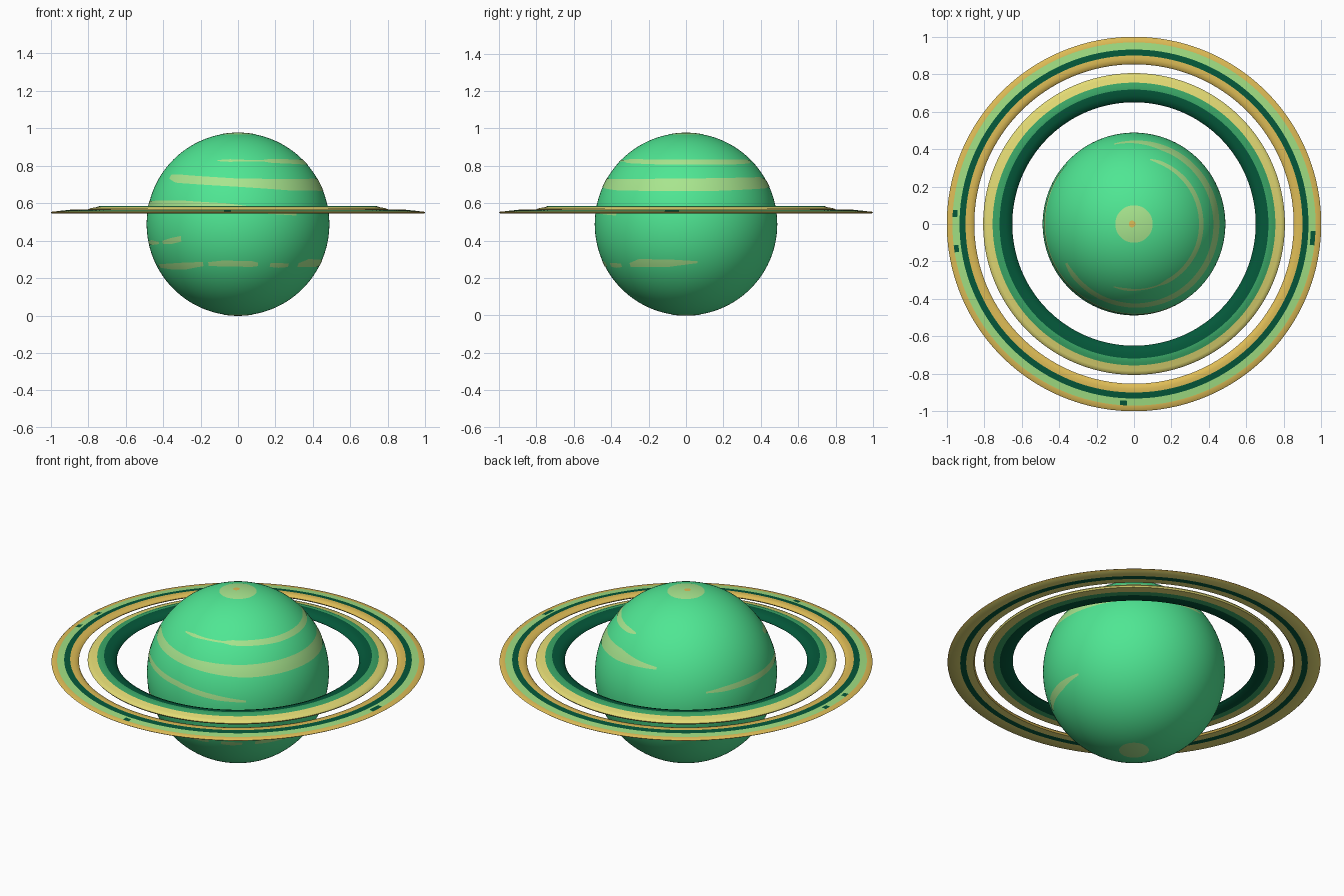
import bpy, bmesh, math

if "Cube" in bpy.data.objects:
    bpy.data.objects.remove(bpy.data.objects["Cube"])

R, CZ = 0.488, 0.488          # planet radius and centre height
SEGS = 160


def material(name, rgb):
    lin = [((c / 255 + 0.055) / 1.055) ** 2.4 if c > 10 else c / 255 / 12.92 for c in rgb]
    m = bpy.data.materials.new(name)
    m.diffuse_color = (*lin, 1)
    m.use_nodes = True
    m.node_tree.nodes["Principled BSDF"].inputs["Base Color"].default_value = m.diffuse_color
    return m


GREEN = material("planet green", (79, 230, 147))
PALE = material("pale cloud green", (168, 229, 142))
GOLD = material("ring gold", (222, 188, 86))
YELLOW = material("ring yellow", (227, 218, 116))
LIGHT = material("ring light green", (160, 222, 130))
MID = material("ring mid green", (58, 166, 102))
DARK = material("ring dark green", (4, 88, 58))


def finish(name, bm, mats):
    mesh = bpy.data.meshes.new(name)
    bm.to_mesh(mesh)
    bm.free()
    for m in mats:
        mesh.materials.append(m)
    ob = bpy.data.objects.new(name, mesh)
    bpy.context.collection.objects.link(ob)
    bpy.ops.object.select_all(action='DESELECT')
    ob.select_set(True)
    bpy.context.view_layer.objects.active = ob
    bpy.ops.object.shade_smooth_by_angle(angle=math.radians(40))
    return ob


def ring(name, profile, speck_row=None, speck_angles=()):
    """Revolve a closed list of (radius, z, material of the next segment)."""
    bm = bmesh.new()
    mats = list(dict.fromkeys(p[2] for p in profile))
    specks = {int(a % 360 / 360 * SEGS) for a in speck_angles}
    loops = []
    for i in range(SEGS):
        a = math.tau * i / SEGS
        loops.append([bm.verts.new((r * math.cos(a), r * math.sin(a), z)) for r, z, _ in profile])
    n = len(profile)
    for i in range(SEGS):
        p, q = loops[i], loops[(i + 1) % SEGS]
        for j in range(n):
            k = (j + 1) % n
            f = bm.faces.new((p[j], q[j], q[k], p[k]))
            dark = j == speck_row and i in specks
            f.material_index = mats.index(DARK if dark else profile[j][2])
    bmesh.ops.recalc_face_normals(bm, faces=bm.faces)
    return finish(name, bm, mats)


def on_sphere(az, z, lift):
    rad = R + lift
    h = max(-rad, min(rad, z - CZ))
    r = math.sqrt(rad * rad - h * h)
    return (r * math.cos(az), r * math.sin(az), CZ + h)


def cloud_band(name, keys, lift=0.0015, rows=4):
    """Thin plate on the sphere through (azimuth degrees, centre z, half height) keys."""
    bm = bmesh.new()
    cols = []
    for (a0, z0, h0), (a1, z1, h1) in zip(keys, keys[1:]):
        steps = max(2, int(abs(a1 - a0) / 2))
        for s in range(steps + (a1 == keys[-1][0])):
            t = s / steps
            az, zc, hh = math.radians(a0 + (a1 - a0) * t), z0 + (z1 - z0) * t, h0 + (h1 - h0) * t
            cols.append([bm.verts.new(on_sphere(az, zc + hh * (2 * k / rows - 1), lift))
                         for k in range(rows + 1)])
    for p, q in zip(cols, cols[1:]):
        for k in range(rows):
            bm.faces.new((p[k], q[k], q[k + 1], p[k + 1]))
    return finish(name, bm, [PALE])


def polar_cap(name, radius, side, mat, lift, x=0.0, rows=8):
    """Thin domed disc of concentric rows, lying on the sphere at a pole."""
    bm = bmesh.new()

    def vert(r, a):
        px, py = x + r * math.cos(a), r * math.sin(a)
        return bm.verts.new((px, py, CZ + side * math.sqrt((R + lift) ** 2 - px * px - py * py)))

    loops = [[vert(radius * k / rows, math.tau * i / 48) for i in range(48)] for k in range(1, rows + 1)]
    bm.faces.new(loops[0])
    for p, q in zip(loops, loops[1:]):
        for i in range(48):
            j = (i + 1) % 48
            bm.faces.new((p[i], q[i], q[j], p[j]))
    if side < 0:
        bmesh.ops.reverse_faces(bm, faces=bm.faces[:])
    return finish(name, bm, [mat])


# Planet body
bm = bmesh.new()
bmesh.ops.create_uvsphere(bm, u_segments=SEGS, v_segments=80, radius=R)
bmesh.ops.translate(bm, verts=bm.verts, vec=(0, 0, CZ))
finish("planet", bm, [GREEN])

# Cloud bands, narrowing at their ends
bands = {
    "upper_cloud": [(-108, .828, .003), (-97, .828, .007), (-84, .828, .004), (-68, .827, .004),
                    (-60, .826, .011), (-20, .82, .013), (40, .82, .013), (68, .823, .01), (76, .825, .003)],
    "main_cloud": [(-150, .742, .01), (-140, .732, .022), (-90, .71, .022), (-50, .698, .031),
                   (20, .7, .034), (70, .71, .03), (88, .705, .016), (104, .702, .006)],
    "equator_cloud": [(138, .585, .004), (150, .59, .013), (165, .595, .016), (230, .6, .015),
                      (262, .585, .015), (290, .557, .014), (310, .54, .006)],
    "lower_wisp_a": [(-174, .39, .008), (-163, .39, .013), (-152, .388, .006)],
    "lower_wisp_b": [(-147, .39, .009), (-138, .398, .016), (-129, .41, .015)],
    "lower_cloud_a": [(-166, .265, .008), (-145, .262, .016), (-130, .265, .018), (-115, .275, .011)],
    "lower_cloud_b": [(-111, .275, .01), (-100, .278, .016), (-80, .275, .015), (-76, .273, .009)],
    "lower_cloud_c": [(-67, .27, .01), (-60, .268, .013), (-52, .268, .009)],
    "lower_cloud_d": [(-43, .27, .01), (-34, .28, .021), (-12, .28, .02), (8, .285, .005)],
}
for name, keys in bands.items():
    cloud_band(name, keys)

# Polar caps
polar_cap("north_cap", 0.1, 1, PALE, 0.0015)
polar_cap("north_spot", 0.018, 1, GOLD, 0.0025, x=-0.01)
polar_cap("south_cap", 0.08, -1, PALE, 0.0015)

# Rings, each listed along the top outward, then back along the underside
ring("inner_ring", [
    (.65, .558, DARK), (.658, .572, DARK), (.685, .583, DARK), (.718, .586, MID), (.74, .585, MID),
    (.755, .579, YELLOW), (.785, .574, YELLOW), (.80, .568, YELLOW), (.806, .56, YELLOW),
    (.80, .552, YELLOW), (.755, .55, MID), (.72, .549, DARK), (.66, .55, DARK)])
ring("outer_ring", [
    (.853, .554, GOLD), (.86, .562, GOLD), (.88, .566, GOLD), (.90, .565, DARK), (.932, .561, LIGHT),
    (.945, .56, LIGHT), (.97, .557, GOLD), (.994, .555, GOLD), (1.0, .55, GOLD), (.994, .545, YELLOW),
    (.932, .545, DARK), (.90, .545, YELLOW), (.86, .546, GOLD)],
    speck_row=5, speck_angles=(176, 187, -3, -5.5, -93))
